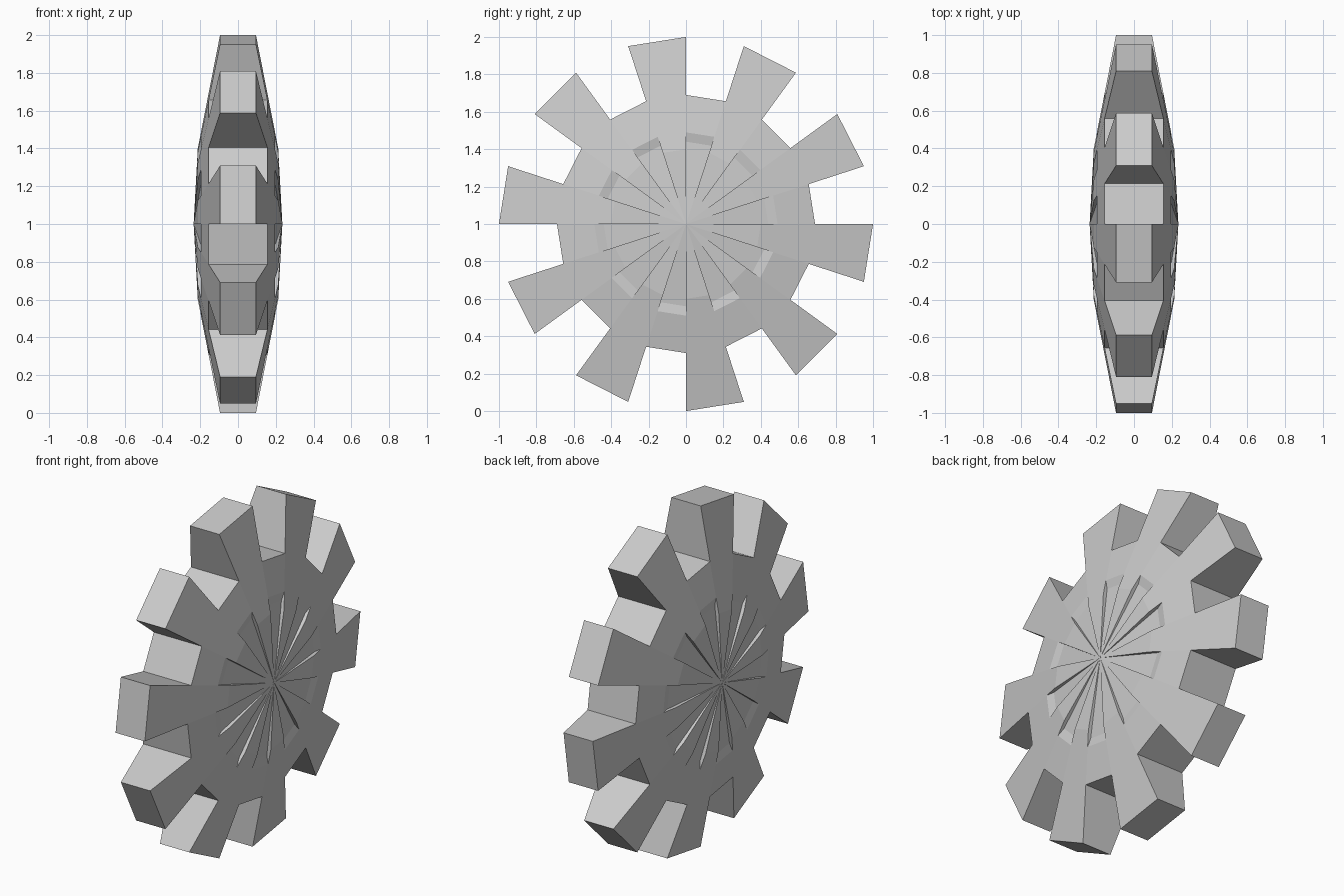
import bpy, bmesh, math

if "Cube" in bpy.data.objects:
    bpy.data.objects.remove(bpy.data.objects["Cube"])

SECTORS = 20
SLOPE_R, SLOPE_X = 0.40, 0.213       # where the flank starts sloping
TIP_R, TIP_X = 1.0, 0.095
ROOT_R = 0.69


def flank(r):
    """Half thickness of the sloping flank at radius r."""
    return SLOPE_X + (TIP_X - SLOPE_X) * (r - SLOPE_R) / (TIP_R - SLOPE_R)


CENTRE = (0.0, 0.235)
# (radius, half thickness) profiles for tooth and gap sectors
tooth = [CENTRE, (SLOPE_R, SLOPE_X), (0.49, flank(0.49)), (ROOT_R, flank(ROOT_R)), (TIP_R, TIP_X)]
gap = [CENTRE, (0.44, 0.187), (0.49, flank(0.49)), (ROOT_R, flank(ROOT_R))]

bm = bmesh.new()


def point(p, angle, side):
    return (side * p[1], p[0] * math.cos(angle), 1 + p[0] * math.sin(angle))


def face(*pts):
    bm.faces.new([bm.verts.new(p) for p in pts])


step = 2 * math.pi / SECTORS
for i in range(SECTORS):
    a, b = i * step, (i + 1) * step
    profile = gap if i % 2 == 0 else tooth
    for s in (-1, 1):
        # hub wedge and flank bands
        face(point(CENTRE, a, s), point(profile[1], a, s), point(profile[1], b, s))
        for p, q in zip(profile[1:], profile[2:]):
            face(point(p, a, s), point(q, a, s), point(q, b, s), point(p, b, s))
        # thin groove wall between neighbouring sectors
        face(*[point(p, a, s) for p in (CENTRE, tooth[1], tooth[2], gap[1])])
    # outer rim and tooth side wall
    e = profile[-1]
    face(point(e, a, -1), point(e, a, 1), point(e, b, 1), point(e, b, -1))
    face(point(tooth[3], a, -1), point(tooth[4], a, -1),
         point(tooth[4], a, 1), point(tooth[3], a, 1))

bmesh.ops.remove_doubles(bm, verts=bm.verts, dist=1e-4)
bmesh.ops.recalc_face_normals(bm, faces=bm.faces)
mesh = bpy.data.meshes.new("gear_wheel")
bm.to_mesh(mesh)
bm.free()
bpy.context.collection.objects.link(bpy.data.objects.new("gear_wheel", mesh))
